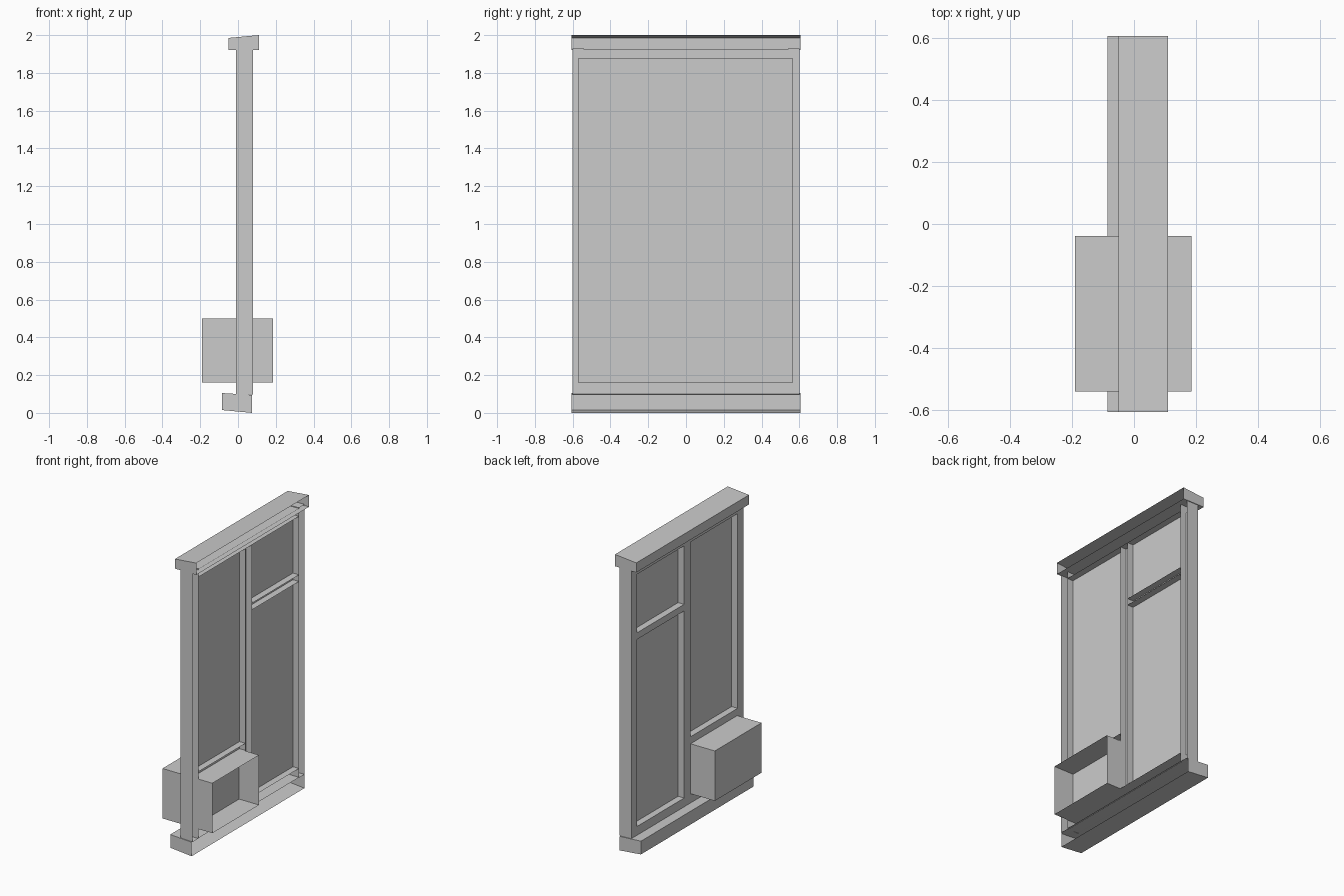
import bpy, bmesh

if "Cube" in bpy.data.objects:
    bpy.data.objects.remove(bpy.data.objects["Cube"])

# Window with a through-wall box. Parts are thin shells left open toward +x (the wall side).
FRAME_X = (-0.01, 0.08)


def shell(name, profile, y0, y1, open_ends=False):
    """Extrude an (x, z) profile along y and leave the side facing +x open."""
    bm = bmesh.new()
    face = bm.faces.new([bm.verts.new((x, y0, z)) for x, z in profile])
    new = bmesh.ops.extrude_face_region(bm, geom=[face])["geom"]
    verts = [v for v in new if isinstance(v, bmesh.types.BMVert)]
    bmesh.ops.translate(bm, verts=verts, vec=(0, y1 - y0, 0))
    bmesh.ops.recalc_face_normals(bm, faces=bm.faces)
    drop = [f for f in bm.faces
            if f.normal.x > 0.9 or (open_ends and abs(f.normal.y) > 0.9)]
    bmesh.ops.delete(bm, geom=drop, context='FACES')
    mesh = bpy.data.meshes.new(name)
    bm.to_mesh(mesh)
    bm.free()
    obj = bpy.data.objects.new(name, mesh)
    bpy.context.collection.objects.link(obj)
    return obj


def bar(name, y, z, x=FRAME_X, open_ends=False):
    profile = [(x[0], z[0]), (x[1], z[0]), (x[1], z[1]), (x[0], z[1])]
    return shell(name, profile, y[0], y[1], open_ends)


# Sloped head and sill
shell("head", [(-0.05, 1.92), (0.11, 1.92), (0.11, 2.0), (-0.05, 1.985)], -0.605, 0.605)
shell("sill", [(-0.085, 0.015), (0.075, 0.0), (0.075, 0.095), (-0.085, 0.105)], -0.605, 0.605)

# Side posts and centre mullion
bar("left_post", (-0.60, -0.54), (0.097, 1.93))
bar("right_post", (0.54, 0.60), (0.097, 1.93))
bar("mullion", (-0.034, 0.034), (0.16, 1.872))

# Top and bottom rails
bar("bottom_rail", (-0.54, 0.54), (0.10, 0.16), open_ends=True)
bar("top_rail", (-0.54, 0.54), (1.872, 1.925), open_ends=True)

# Cross bars of the two lights
bar("upper_cross_bar", (0.034, 0.54), (1.43, 1.475), open_ends=True)
bar("lower_cross_bar", (-0.54, -0.034), (0.502, 0.55), open_ends=True)

# Ventilation box passing through the lower light
bar("vent_box", (-0.539, -0.038), (0.161, 0.50), x=(-0.19, 0.185))

# Single glass sheet behind all the bars
bpy.ops.mesh.primitive_plane_add(size=1, location=(0.035, -0.002, 1.0175), rotation=(0, 1.5707963, 0))
glass = bpy.context.object
glass.name = "glass_pane"
glass.scale = (1.715, 1.138, 1)
